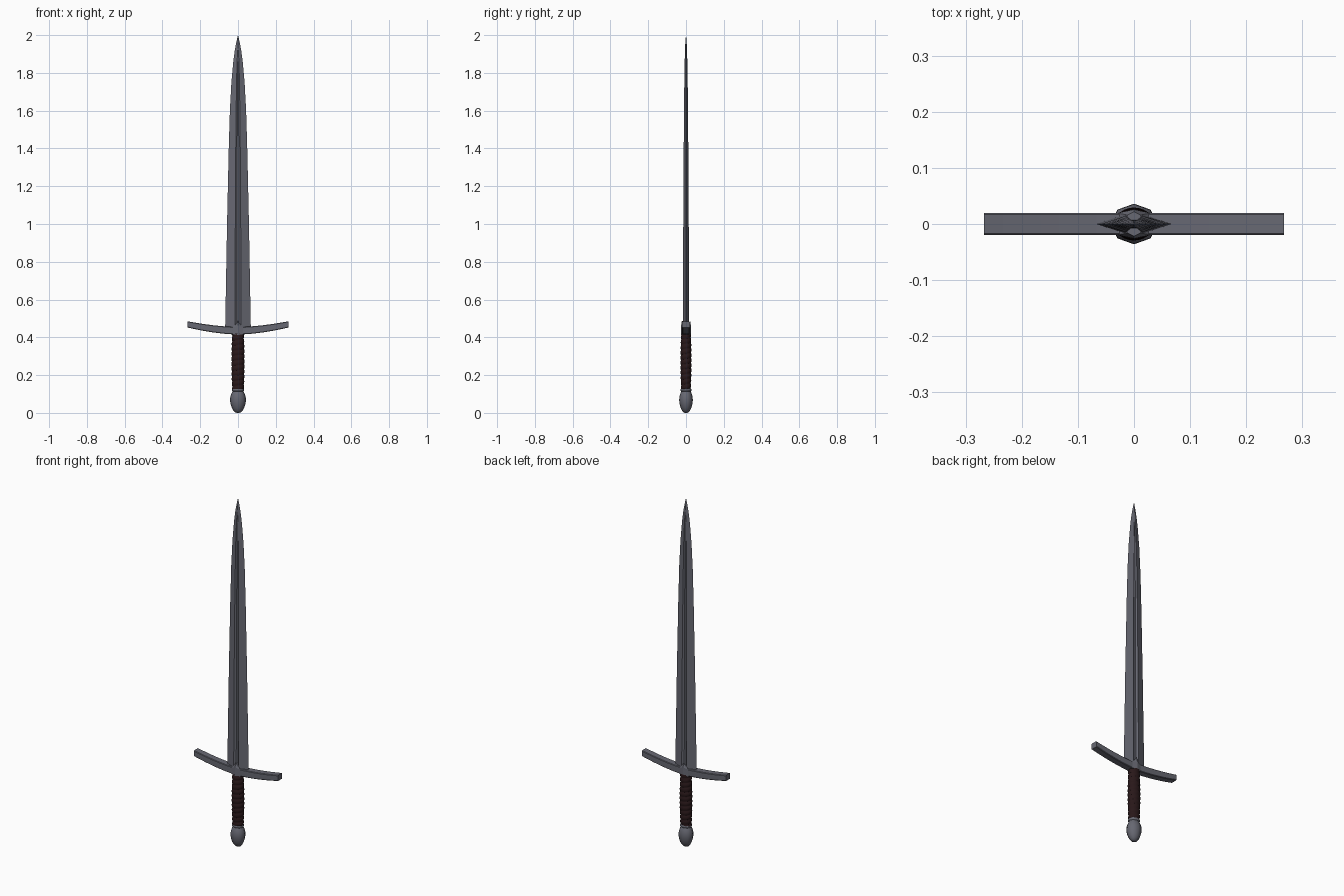
import bpy, bmesh, math

if "Cube" in bpy.data.objects:
    bpy.data.objects.remove(bpy.data.objects["Cube"])


def material(name, rgb):
    m = bpy.data.materials.new(name)
    m.diffuse_color = (*rgb, 1)
    m.use_nodes = True
    m.node_tree.nodes["Principled BSDF"].inputs["Base Color"].default_value = m.diffuse_color
    return m


steel = material("steel", (0.135, 0.138, 0.168))
leather = material("dark_leather", (0.022, 0.009, 0.010))


def loft(name, rings, mat, smooth=None):
    """Skin a list of equal-length closed rings, capped at both ends."""
    bm = bmesh.new()
    vs = [[bm.verts.new(p) for p in r] for r in rings]
    n = len(rings[0])
    for a, b in zip(vs, vs[1:]):
        for i in range(n):
            j = (i + 1) % n
            bm.faces.new((a[i], a[j], b[j], b[i]))
    bm.faces.new(vs[0][::-1])
    bm.faces.new(vs[-1])
    bmesh.ops.remove_doubles(bm, verts=bm.verts, dist=1e-6)
    bmesh.ops.recalc_face_normals(bm, faces=bm.faces)
    me = bpy.data.meshes.new(name)
    bm.to_mesh(me)
    bm.free()
    ob = bpy.data.objects.new(name, me)
    bpy.context.collection.objects.link(ob)
    me.materials.append(mat)
    if smooth:
        bpy.ops.object.select_all(action='DESELECT')
        ob.select_set(True)
        bpy.context.view_layer.objects.active = ob
        bpy.ops.object.shade_smooth_by_angle(angle=math.radians(smooth))
    return ob


def ellipse(rx, ry, z, n):
    return [(rx * math.cos(2 * math.pi * i / n), ry * math.sin(2 * math.pi * i / n), z)
            for i in range(n)]


# Blade: z, half width, half thickness, fuller half width, fuller depth factor
def blade_ring(z, w, t, f, d):
    q = [(w, 0), (f, t), (f * 0.35, t * d), (-f * 0.35, t * d), (-f, t),
         (-w, 0), (-f, -t), (-f * 0.35, -t * d), (f * 0.35, -t * d), (f, -t)]
    return [(x, y, z) for x, y in q]


stations = [(0.44, 0.068, 0.0165, 0.016, 0.5), (1.0, 0.058, 0.0145, 0.0145, 0.5),
            (1.4, 0.049, 0.0122, 0.012, 0.5), (1.6, 0.043, 0.0105, 0.010, 0.5),
            (1.75, 0.035, 0.009, 0.008, 0.55), (1.86, 0.025, 0.007, 0.005, 0.65),
            (1.92, 0.017, 0.0055, 0.0015, 1.0), (1.96, 0.0095, 0.0036, 0.0008, 1.0),
            (2.0, 0.0004, 0.0003, 0.0001, 1.0)]
loft("blade", [blade_ring(*s) for s in stations], steel)

# Crossguard: square bar bowed upward at both ends
bar = []
for k in range(17):
    x = -0.267 + 0.534 * k / 16
    u = abs(x) / 0.267
    lo = 0.415 + 0.037 * u ** 1.7
    hi = 0.455 + 0.03 * u ** 1.7
    c = 0.003
    bar.append([(x, -0.02 + c, lo), (x, 0.02 - c, lo), (x, 0.02, lo + c),
                (x, 0.02, hi - c), (x, 0.02 - c, hi), (x, -0.02 + c, hi),
                (x, -0.02, hi - c), (x, -0.02, lo + c)])
loft("crossguard", bar, steel)


# Guard centre: ridged block rising to a point over the blade
def block_ring(w, side, ridge, z, peak):
    return [(-w, -side, z), (0, -ridge, peak), (w, -side, z),
            (w, side, z), (0, ridge, peak), (-w, side, z)]


loft("guard_centre", [block_ring(0.03, 0.0195, 0.026, 0.416, 0.413),
                      block_ring(0.03, 0.0195, 0.026, 0.452, 0.462),
                      block_ring(0.012, 0.016, 0.022, 0.468, 0.488)], steel)

# Grip: spiral-wrapped oval handle
N, H, TURNS = 24, 80, 11
grip = []
for k in range(H + 1):
    v = k / H
    z = 0.125 + 0.295 * v
    swell = 0.92 + 0.1 * math.sin(math.pi * v)
    ring = []
    for i in range(N):
        a = 2 * math.pi * i / N
        bump = abs(math.sin(math.pi * TURNS * v - a / 2))
        r = swell * (0.90 + 0.13 * bump ** 0.6)
        ring.append((0.0335 * r * math.cos(a), 0.028 * r * math.sin(a), z))
    grip.append(ring)
loft("grip", grip, leather, smooth=40)

# Pommel: eight-sided egg shape with a neck ring
profile = [(0.0, 0.006), (0.003, 0.015), (0.012, 0.024), (0.025, 0.032), (0.045, 0.039),
           (0.065, 0.042), (0.082, 0.041), (0.098, 0.037), (0.110, 0.031), (0.115, 0.028)]
loft("pommel", [ellipse(r, r * 0.86, z, 8) for z, r in profile], steel, smooth=60)
collar = [(0.114, 0.029), (0.117, 0.033), (0.126, 0.033), (0.129, 0.029)]
loft("pommel_collar", [ellipse(r, r * 0.86, z, 8) for z, r in collar], steel, smooth=60)
